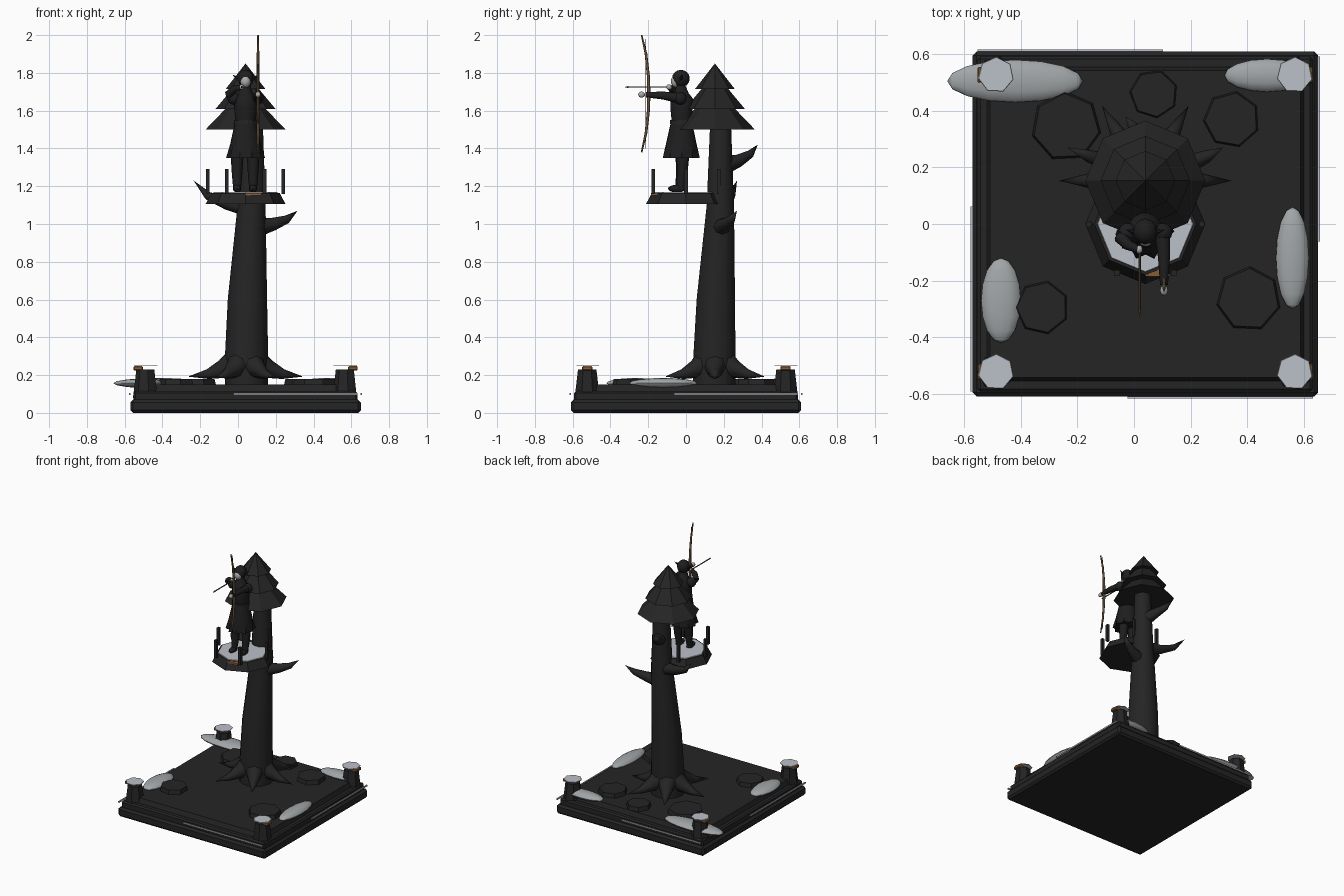
import bpy, bmesh, math
from mathutils import Vector, Matrix

if "Cube" in bpy.data.objects:
    bpy.data.objects.remove(bpy.data.objects["Cube"], do_unlink=True)


def material(name, r, g, b):
    m = bpy.data.materials.new(name)
    m.use_nodes = True
    m.diffuse_color = (r, g, b, 1)
    m.node_tree.nodes["Principled BSDF"].inputs["Base Color"].default_value = (r, g, b, 1)
    return m


DARK = material("charcoal", .018, .018, .018)
CLOTH = material("black cloth", .013, .013, .014)
SNOW = material("snow", .50, .53, .58)
DRIFT = material("grey snow", .36, .38, .39)
WOOD = material("bow wood", .13, .085, .045)
RUST = material("rusty brown", .24, .11, .04)
SKIN = material("pale skin", .42, .41, .40)

CX = 0.04  # centre line of the base, tree and platform


def finish(bm, name, mat, smooth=False):
    bmesh.ops.remove_doubles(bm, verts=bm.verts, dist=1e-5)
    bmesh.ops.recalc_face_normals(bm, faces=bm.faces)
    me = bpy.data.meshes.new(name)
    bm.to_mesh(me)
    bm.free()
    me.materials.append(mat)
    ob = bpy.data.objects.new(name, me)
    bpy.context.collection.objects.link(ob)
    if smooth:
        bpy.ops.object.select_all(action='DESELECT')
        ob.select_set(True)
        bpy.context.view_layer.objects.active = ob
        bpy.ops.object.shade_smooth_by_angle(angle=math.radians(50))
    return ob


def tube(name, pts, radii, sides, mat, smooth=False, pleat=0, phase=0):
    """Loft rings of the given radii along a path; pleat flutes the first ring."""
    pts = [Vector(p) for p in pts]
    bm = bmesh.new()
    rings, rot, prev = [], None, None
    for i, p in enumerate(pts):
        t = (pts[min(i + 1, len(pts) - 1)] - pts[max(i - 1, 0)]).normalized()
        rot = t.to_track_quat('Z', 'Y') if rot is None else prev.rotation_difference(t) @ rot
        prev = t
        ring = []
        for k in range(sides):
            a = math.tau * k / sides + phase
            r = radii[i] + (pleat * (-1) ** k if i == 0 else 0)
            ring.append(bm.verts.new(p + rot @ Vector((r * math.cos(a), r * math.sin(a), 0))))
        rings.append(ring)
    for a, b in zip(rings, rings[1:]):
        for k in range(sides):
            n = (k + 1) % sides
            bm.faces.new((a[k], a[n], b[n], b[k]))
    bm.faces.new(rings[0])
    if radii[-1] > 0:
        bm.faces.new(rings[-1])
    return finish(bm, name, mat, smooth)


def disc(name, x, y, z0, z1, r0, r1, sides, mat, phase=0):
    return tube(name, [(x, y, z0), (x, y, z1)], [r0, r1], sides, mat, phase=phase)


def box(name, centre, size, mat, bevel=0, top=1):
    bm = bmesh.new()
    bmesh.ops.create_cube(bm, size=1)
    for v in bm.verts:
        s = top if v.co.z > 0 else 1
        v.co = Vector((v.co.x * size[0] * s, v.co.y * size[1] * s, v.co.z * size[2])) + Vector(centre)
    if bevel:
        bmesh.ops.bevel(bm, geom=bm.edges[:], offset=bevel, segments=1, affect='EDGES')
    return finish(bm, name, mat)


def ball(name, centre, size, mat, along='Z', u=12, v=8):
    bm = bmesh.new()
    bmesh.ops.create_uvsphere(bm, u_segments=u, v_segments=v, radius=1)
    if along != 'Z':
        turn = Matrix.Rotation(math.pi / 2, 3, 'Y' if along == 'X' else 'X')
        bmesh.ops.rotate(bm, verts=bm.verts, matrix=turn)
    bmesh.ops.scale(bm, verts=bm.verts, vec=size)
    bmesh.ops.translate(bm, verts=bm.verts, vec=centre)
    return finish(bm, name, mat, True)


# Stepped square base
box("base_plinth", (CX, 0, .035), (1.22, 1.22, .07), DARK, .014)
box("base_step", (CX, 0, .0875), (1.185, 1.185, .055), DARK, .01)
box("base_floor", (CX, 0, .125), (1.13, 1.12, .05), DARK, top=.97)

# Snow ledges, one on each side, turned around the base
for i in range(4):
    ob = box("snow_ledge", (.265, -.613, .1), (.655, .008, .01), SNOW)
    ob.data.transform(Matrix.Translation((CX, 0, 0)) @ Matrix.Rotation(i * math.pi / 2, 4, 'Z'))

# Corner posts with lamps and snow caps
for sx in (-1, 1):
    for y in (-.523, .527):
        x = CX + sx * .528
        disc("corner_post", x, y, .08, .23, .068, .05, 7, DARK)
        box("post_lamp", (x + sx * .04, y, .236), (.05, .055, .022), RUST, .004)
        disc("post_snow_cap", x, y, .249, .252, .064, .062, 7, SNOW, .2)

# Snow drifts
for x, y, sx, sy, axis in ((-.42, .505, .24, .075, 'X'), (.47, .525, .15, .058, 'X'),
                           (-.47, -.27, .07, .15, 'Y'), (.56, -.12, .058, .18, 'Y')):
    ball("snow_drift", (x, y, .157), (sx, sy, .028), DRIFT, axis)

# Flat stones
for x, y, r in ((-.24, .345, .13), (.07, .46, .09), (.345, .37, .105),
                (.405, -.265, .12), (-.325, -.295, .1)):
    disc("flat_stone", x, y, .13, .18, r, r * .9, 7, DARK, r * 9)

# Trunk, roots and branches
tube("trunk", [(.045, .15, .14), (.045, .15, .28), (.05, .158, .6), (.072, .182, 1.1), (.075, .183, 1.55)],
     [.115, .115, .104, .074, .056], 14, DARK, True)
for i in range(6):
    d = Vector((math.cos(i * math.tau / 6), math.sin(i * math.tau / 6), 0))
    c = Vector((CX, .153, 0))
    path = [c + d * r + Vector((0, 0, z)) for r, z in ((.05, .27), (.12, .232), (.2, .205), (.305, .192))]
    tube("root", path, [.075, .05, .026, 0], 8, DARK, True)
for path in ([(.1, .18, .98), (.19, .21, 1.0), (.26, .24, 1.025), (.315, .27, 1.07)],
             [(.05, .19, 1.09), (-.06, .21, 1.11), (-.16, .24, 1.15), (-.235, .27, 1.23)],
             [(.07, .2, 1.31), (.04, .28, 1.335), (.0, .34, 1.37), (-.03, .38, 1.42)]):
    tube("branch", path, [.05, .034, .022, 0], 8, DARK, True)

# Needle crown in three tiers
for z, top, r in ((1.5, 1.72, .212), (1.61, 1.8, .158), (1.715, 1.85, .105)):
    tube("crown_tier", [(CX, .153, z), (CX, .153, top)], [r, 0], 8, DARK)

# Lookout platform
disc("platform", CX, 0, 1.105, 1.165, .212, .18, 8, DARK)
disc("platform_snow", CX, 0, 1.165, 1.169, .17, .168, 8, SNOW)
box("platform_plank", (.083, -.16, 1.157), (.085, .05, .014), RUST)
for i in range(6):
    a = i * math.tau / 6
    box("rail_post", (CX + .2 * math.cos(a), .2 * math.sin(a), 1.225), (.02, .02, .13), DARK)

# Archer: legs and boots
for x, y in ((-.005, -.025), (.08, -.02)):
    tube("leg", [(x, y - .012, 1.18), (x, y, 1.27), (x, y + .005, 1.4)], [.02, .028, .036], 8, CLOTH, True)
    ball("boot", (x, y - .025, 1.187), (.022, .045, .02), CLOTH)

# Archer: robe and belt
tube("skirt", [(CX, -.025, 1.35), (CX, -.025, 1.42), (CX, -.024, 1.54)], [.093, .082, .056],
     20, CLOTH, True, pleat=.01)
disc("belt", CX, -.024, 1.53, 1.55, .061, .061, 14, DARK)
tube("torso", [(CX, -.024, 1.54), (CX, -.024, 1.61), (CX, -.022, 1.66), (CX, -.025, 1.69), (CX, -.028, 1.74)],
     [.053, .06, .062, .04, .022], 14, CLOTH, True)
for s in (-1, 1):
    ball("shoulder", (CX + s * .062, -.03, 1.665), (.034, .034, .034), CLOTH)

# Archer: hood, face and ears
ball("hood", (CX, -.027, 1.77), (.043, .047, .046), CLOTH)
ball("face", (CX, -.055, 1.755), (.027, .025, .032), SKIN)
for s in (-1, 1):
    tube("ear", [(CX + s * .03, -.03, 1.765), (CX + s * .07, -.02, 1.79)], [.014, 0], 6, CLOTH)

# Archer: stretched bow arm and bent drawing arm
tube("bow_arm", [(.1, -.03, 1.665), (.106, -.12, 1.68), (.106, -.215, 1.685)], [.028, .021, .014], 8, CLOTH, True)
ball("bow_hand", (.106, -.235, 1.685), (.014, .018, .016), SKIN)
tube("draw_upper_arm", [(-.02, -.03, 1.665), (-.05, -.045, 1.69)], [.03, .022], 8, CLOTH, True)
tube("draw_forearm", [(-.05, -.045, 1.685), (-.02, -.075, 1.715), (.015, -.09, 1.725)], [.023, .019, .013],
     8, CLOTH, True)
ball("draw_hand", (.018, -.09, 1.725), (.013, .015, .014), SKIN)

# Bow, string and arrow
tube("bow", [(.106, y, z) for y, z in ((-.235, 1.38), (-.212, 1.48), (-.199, 1.6), (-.197, 1.69),
                                       (-.199, 1.78), (-.212, 1.9), (-.235, 2.0))],
     [.004, .007, .008, .009, .008, .007, .004], 8, WOOD, True)
tube("bow_string", [(.106, -.213, 1.4), (.106, -.213, 1.98)], [.0015, .0015], 4, DARK)
tube("arrow", [(.02, -.08, 1.725), (.02, -.31, 1.725)], [.004, .004], 6, WOOD)
tube("arrow_head", [(.02, -.305, 1.725), (.02, -.328, 1.725)], [.006, 0], 6, WOOD)
